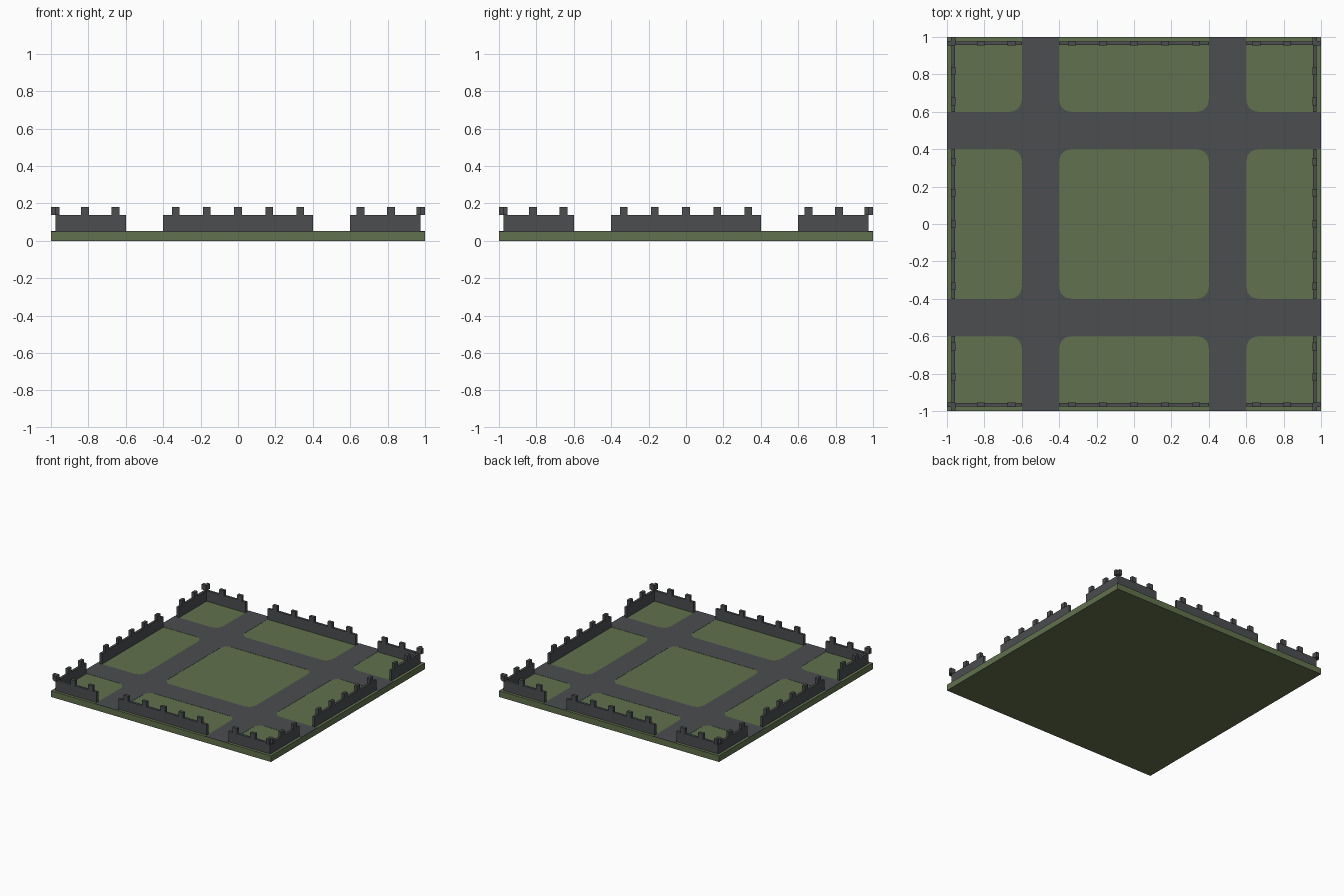
import bpy, bmesh, math
from mathutils import Vector, Matrix

if "Cube" in bpy.data.objects:
    bpy.data.objects.remove(bpy.data.objects["Cube"])


def material(name, rgb):
    m = bpy.data.materials.new(name)
    m.diffuse_color = (*rgb, 1)
    m.use_nodes = True
    m.node_tree.nodes["Principled BSDF"].inputs["Base Color"].default_value = m.diffuse_color
    return m


GREEN = material("grass green", (0.122, 0.165, 0.074))
GREY = material("stone grey", (0.070, 0.075, 0.079))


def finish(bm, name, mat):
    bmesh.ops.recalc_face_normals(bm, faces=bm.faces)
    me = bpy.data.meshes.new(name)
    bm.to_mesh(me)
    bm.free()
    me.materials.append(mat)
    ob = bpy.data.objects.new(name, me)
    bpy.context.collection.objects.link(ob)
    return ob


def add_box(bm, x, y, z):
    m = Matrix.Translation(((x[0] + x[1]) / 2, (y[0] + y[1]) / 2, (z[0] + z[1]) / 2))
    m = m @ Matrix.Diagonal((x[1] - x[0], y[1] - y[0], z[1] - z[0], 1))
    bmesh.ops.create_cube(bm, size=1, matrix=m)


# Grass slab
TOP = 0.05
bm = bmesh.new()
add_box(bm, (-1, 1), (-1, 1), (0, TOP))
finish(bm, "grass_slab", GREEN)

# Two roads each way, as thin plates
ROAD_Z = TOP + 0.0015
bm = bmesh.new()
for s in (-1, 1):
    c = 0.5 * s
    add_box(bm, (c - 0.1, c + 0.1), (-1, 1), (TOP, ROAD_Z))
    for a, b in ((-1, -0.6), (-0.4, 0.4), (0.6, 1)):
        add_box(bm, (a, b), (c - 0.1, c + 0.1), (TOP, ROAD_Z))
finish(bm, "roads", GREY)

# Curved kerb fillets at the four crossings
R = 0.065
bm = bmesh.new()
for cx in (-0.5, 0.5):
    for cy in (-0.5, 0.5):
        for sx in (-1, 1):
            for sy in (-1, 1):
                pts = [(0, 0)]
                for i in range(7):
                    t = math.pi / 2 * i / 6
                    pts.append((R - R * math.sin(t), R - R * math.cos(t)))
                vs = [bm.verts.new((cx + sx * (0.1 + px), cy + sy * (0.1 + py), ROAD_Z))
                      for px, py in pts]
                # fan of triangles around the kerb corner
                for i in range(1, 7):
                    f = [vs[0], vs[i], vs[i + 1]]
                    bm.faces.new(f if sx * sy < 0 else f[::-1])
for f in bm.faces:
    f.normal_update()
    if f.normal.z < 0:
        f.normal_flip()
me = bpy.data.meshes.new("road_corners")
bm.to_mesh(me)
bm.free()
me.materials.append(GREY)
bpy.context.collection.objects.link(bpy.data.objects.new("road_corners", me))

# Perimeter walls with gaps at the roads, and merlons on top
LINE = 0.967
WALL_TOP = 0.137
for k, side in enumerate(("front", "right", "back", "left")):
    rot = Matrix.Rotation(k * math.pi / 2, 4, 'Z')

    bm = bmesh.new()
    for a, b in ((-0.977, -0.6), (-0.4, 0.4), (0.6, 0.977)):
        add_box(bm, (a, b), (-LINE - 0.01, -LINE + 0.01), (TOP, WALL_TOP))
    bm.transform(rot)
    finish(bm, side + "_wall", GREY)

    bm = bmesh.new()
    for x in (-0.978, -0.818, -0.655, -0.333, -0.167, 0, 0.167, 0.333, 0.655, 0.818, 0.978):
        add_box(bm, (x - 0.021, x + 0.021), (-LINE - 0.0125, -LINE + 0.0125), (WALL_TOP, 0.18))
    bm.transform(rot)
    finish(bm, side + "_merlons", GREY)
